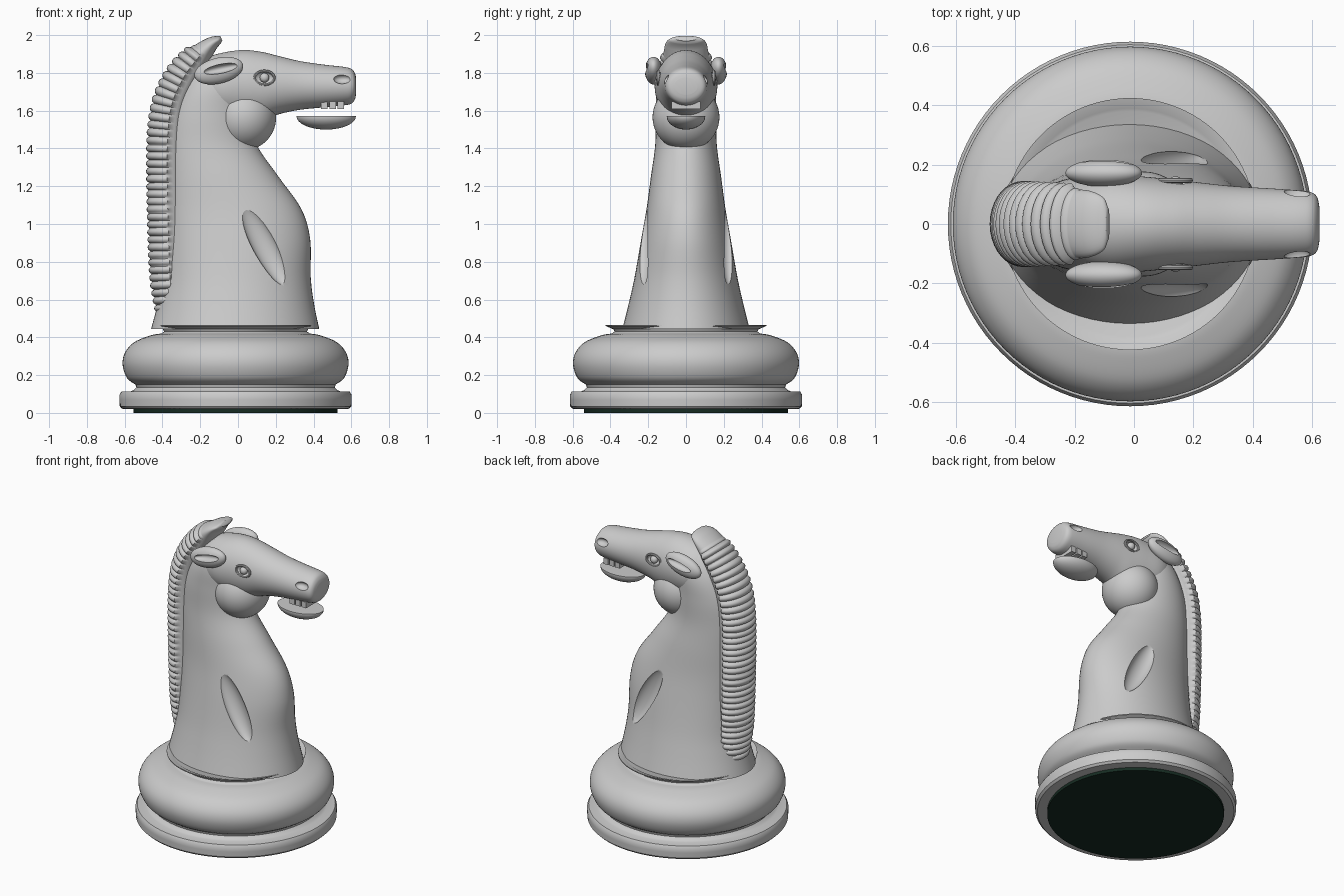
import bpy, bmesh
from math import sin, cos, pi, sqrt, radians
from mathutils import Vector

if "Cube" in bpy.data.objects:
    bpy.data.objects.remove(bpy.data.objects["Cube"])


def smooth(obj, angle=35):
    bpy.ops.object.select_all(action='DESELECT')
    obj.select_set(True)
    bpy.context.view_layer.objects.active = obj
    bpy.ops.object.shade_smooth_by_angle(angle=radians(angle))
    return obj


def make(name, bm):
    bmesh.ops.recalc_face_normals(bm, faces=bm.faces)
    me = bpy.data.meshes.new(name)
    bm.to_mesh(me)
    bm.free()
    obj = bpy.data.objects.new(name, me)
    bpy.context.collection.objects.link(obj)
    return obj


def loft(name, rings):
    """Skin closed rings and cap both ends."""
    bm = bmesh.new()
    vs = [[bm.verts.new(p) for p in r] for r in rings]
    n = len(vs[0])
    for a, b in zip(vs, vs[1:]):
        for i in range(n):
            j = (i + 1) % n
            bm.faces.new((a[i], a[j], b[j], b[i]))
    bm.faces.new(vs[0])
    bm.faces.new(vs[-1])
    return make(name, bm)


def spline(rows, steps):
    """Catmull-Rom interpolation of rows of numbers."""
    rows = [Vector(r) for r in rows]
    out = []
    for i in range(len(rows) - 1):
        p0, p1 = rows[max(i - 1, 0)], rows[i]
        p2, p3 = rows[i + 1], rows[min(i + 2, len(rows) - 1)]
        for k in range(steps):
            t = k / steps
            out.append(p1 + 0.5 * t * ((p2 - p0) + t * ((2 * p0 - 5 * p1 + 4 * p2 - p3)
                       + t * (3 * p1 - p0 - 3 * p2 + p3))))
    return out + [rows[-1]]


def lathe(name, profile, cx, n=96):
    return loft(name, [[(cx + r * cos(2 * pi * i / n), r * sin(2 * pi * i / n), z)
                        for i in range(n)] for r, z in profile])


def ball(name, loc, radii, rot=(0, 0, 0), seg=40):
    bm = bmesh.new()
    bmesh.ops.create_uvsphere(bm, u_segments=seg, v_segments=seg // 2, radius=1)
    for v in bm.verts:
        v.co = Vector(a * b for a, b in zip(v.co, radii))
    obj = make(name, bm)
    obj.location, obj.rotation_euler = loc, rot
    return smooth(obj)


def cut(obj, cutters):
    """Subtract the cutters and bake the result."""
    for c in cutters:
        c.hide_render = True
        m = obj.modifiers.new("cut", 'BOOLEAN')
        m.operation, m.solver, m.object = 'DIFFERENCE', 'EXACT', c
    dg = bpy.context.evaluated_depsgraph_get()
    me = bpy.data.meshes.new_from_object(obj.evaluated_get(dg))
    obj.modifiers.clear()
    obj.data = me
    for c in cutters:
        bpy.data.objects.remove(c)
    return smooth(obj)


CX = -0.013
# Turned base: plinth, cove, bulge, collar lip
bulge = spline([(0.53, 0.15), (0.575, 0.185), (0.598, 0.255), (0.585, 0.32), (0.535, 0.375),
                (0.45, 0.41), (0.395, 0.42)], 6)
base = [(0.56, 0.02), (0.60, 0.022), (0.613, 0.035), (0.615, 0.07), (0.615, 0.095), (0.605, 0.112),
        (0.555, 0.114), (0.54, 0.12), (0.525, 0.135)] + [tuple(p) for p in bulge] + \
       [(0.378, 0.43), (0.385, 0.443), (0.425, 0.46), (0.425, 0.466), (0.39, 0.456), (0.38, 0.45)]
smooth(lathe("turned_base", base, CX))

# Felt pad
felt = smooth(lathe("felt_pad", [(0.54, 0), (0.54, 0.025)], CX))
mat = bpy.data.materials.new("green_felt")
mat.diffuse_color = (0.008, 0.025, 0.016, 1)
mat.use_nodes = True
mat.node_tree.nodes["Principled BSDF"].inputs["Base Color"].default_value = mat.diffuse_color
felt.data.materials.append(mat)

# Neck and chest: z, back x, front x, half width
N = 64
neck_rows = [(0.445, -0.46, 0.43, 0.337), (0.58, -0.425, 0.402, 0.303), (0.72, -0.40, 0.385, 0.272),
             (0.92, -0.39, 0.382, 0.237), (1.08, -0.39, 0.335, 0.209), (1.25, -0.39, 0.215, 0.186),
             (1.42, -0.39, 0.10, 0.163), (1.58, -0.37, 0.07, 0.16), (1.72, -0.31, 0.06, 0.155),
             (1.83, -0.23, 0.03, 0.12), (1.88, -0.17, -0.02, 0.07)]
neck = loft("neck", [[((b + f) / 2 + (f - b) / 2 * cos(2 * pi * i / N), w * sin(2 * pi * i / N), z)
                      for i in range(N)] for z, b, f, w in spline(neck_rows, 6)])
cut(neck, [ball("flank_cutter", (0.14, s * 0.232, 0.89), (0.066, 0.05, 0.242),
                (s * 0.07, -0.48, -s * 0.15)) for s in (1, -1)])

# Head: x, top z, bottom z, half width
head_rows = [(-0.21, 1.82, 1.66, 0.09), (-0.16, 1.88, 1.59, 0.14), (-0.08, 1.907, 1.55, 0.165),
             (0.03, 1.921, 1.54, 0.16), (0.13, 1.91, 1.55, 0.15), (0.22, 1.888, 1.582, 0.14),
             (0.33, 1.862, 1.605, 0.128), (0.46, 1.843, 1.618, 0.12), (0.56, 1.832, 1.628, 0.113),
             (0.60, 1.821, 1.637, 0.106), (0.618, 1.80, 1.658, 0.09), (0.625, 1.775, 1.685, 0.06)]
head = loft("head", [[(x, w * cos(2 * pi * i / N), (t + b) / 2 + (t - b) / 2 * sin(2 * pi * i / N))
                      for i in range(N)] for x, t, b, w in spline(head_rows, 6)])
cutters = []
for s in (1, -1):
    cutters.append(ball("nostril_cutter", (0.552, s * 0.115, 1.768), (0.046, 0.036, 0.026)))
    cutters.append(ball("eye_cutter", (0.14, s * 0.153, 1.774), (0.052, 0.028, 0.036)))
cut(head, cutters)

# Cheeks
ball("cheek", (0.03, 0, 1.565), (0.172, 0.177, 0.175), seg=56)

# Eyes and ears on both sides
for s, side in ((1, "left"), (-1, "right")):
    ball(side + "_eyeball", (0.14, s * 0.138, 1.774), (0.025, 0.023, 0.025))
    bm = bmesh.new()
    bmesh.ops.create_uvsphere(bm, u_segments=4, v_segments=3, radius=0.01)
    bm.free()
    # Eyelid ring
    rings = [[(0.14 + (0.052 + 0.007 * cos(2 * pi * k / 8)) * cos(2 * pi * i / 40),
               s * (0.147 + 0.008 * sin(2 * pi * k / 8)),
               1.774 + (0.036 + 0.007 * cos(2 * pi * k / 8)) * sin(2 * pi * i / 40))
              for k in range(8)] for i in range(41)]
    smooth(loft(side + "_eyelid", rings))
    ear = ball(side + "_ear", (-0.102, s * 0.172, 1.812), (0.132, 0.046, 0.068), (0, -0.24, 0), 48)
    cut(ear, [ball("ear_cutter", (-0.09, s * 0.213, 1.822), (0.092, 0.035, 0.024), (0, -0.2, 0))])

# Lower jaw: half ellipsoid, flat on top
bm = bmesh.new()
bmesh.ops.create_uvsphere(bm, u_segments=48, v_segments=24, radius=1)
cutres = bmesh.ops.bisect_plane(bm, geom=bm.verts[:] + bm.edges[:] + bm.faces[:], dist=1e-4,
                                plane_co=(0, 0, 0.02), plane_no=(0, 0, 1), clear_outer=True)
bmesh.ops.holes_fill(bm, edges=[e for e in bm.edges if e.is_boundary])
for v in bm.verts:
    v.co = Vector((v.co.x * 0.157, v.co.y * 0.102, v.co.z * 0.07))
jaw = make("lower_jaw", bm)
jaw.location = (0.467, 0, 1.57)
smooth(jaw)

# Teeth
for i in range(3):
    bm = bmesh.new()
    bmesh.ops.create_cube(bm, size=1)
    for v in bm.verts:
        v.co = Vector((v.co.x * 0.034, v.co.y * 0.155, v.co.z * 0.04))
    make(f"tooth_row_{i + 1}", bm).location = (0.457 + 0.044 * i, 0, 1.629)

# Mane: centre x, centre z, half depth, half width; ridged on the outer side
mane_rows = [(-0.345, 0.54, 0.075, 0.10), (-0.36, 0.72, 0.09, 0.12), (-0.37, 1.0, 0.092, 0.125),
             (-0.375, 1.3, 0.092, 0.125), (-0.37, 1.5, 0.092, 0.125), (-0.345, 1.65, 0.09, 0.125),
             (-0.285, 1.78, 0.085, 0.122), (-0.215, 1.875, 0.068, 0.118), (-0.15, 1.945, 0.042, 0.112),
             (-0.105, 1.974, 0.024, 0.09), (-0.088, 1.982, 0.014, 0.055)]
pts = spline(mane_rows, 48)
rings, dist, M = [], 0, 36
for k, (x, z, d, w) in enumerate(pts):
    a, b = pts[max(k - 1, 0)], pts[min(k + 1, len(pts) - 1)]
    t = Vector((b[0] - a[0], 0, b[1] - a[1])).normalized()
    nrm = Vector((-t.z, 0, t.x))
    if k:
        dist += sqrt((x - pts[k - 1][0]) ** 2 + (z - pts[k - 1][1]) ** 2)
    fade = min(1, max(0, (1.91 - z) / 0.03))
    ridge = 0.02 * sqrt(abs(sin(pi * dist / 0.04))) * fade
    ring = []
    for i in range(M):
        c, s = cos(2 * pi * i / M), sin(2 * pi * i / M)
        r = ridge if c > -0.01 else 0
        ring.append(Vector((x, 0, z)) + nrm * ((d + r) * c) + Vector((0, (w + r) * s, 0)))
    rings.append(ring)
smooth(loft("mane", rings), 50)
